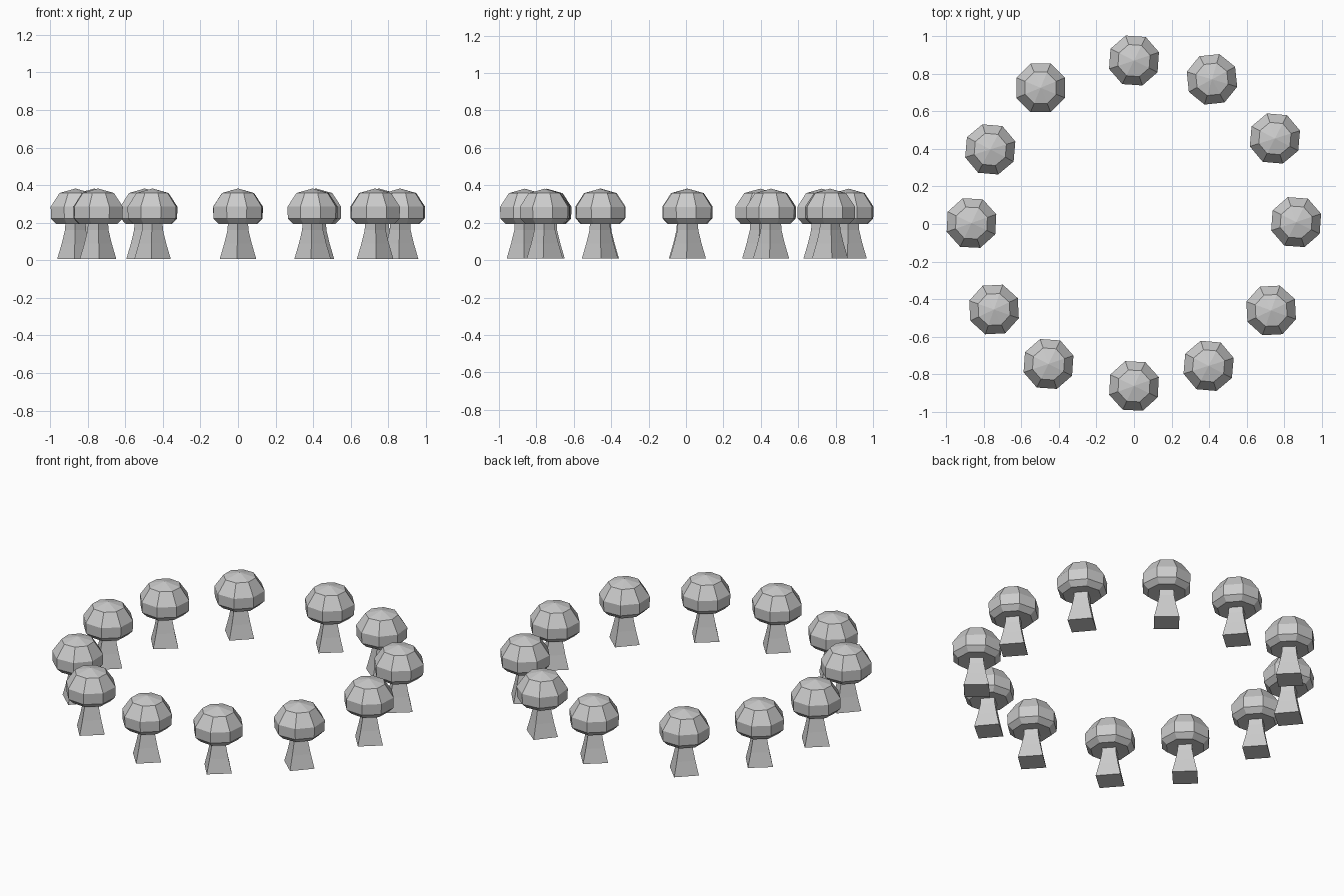
import bpy, math
from mathutils import Matrix

if "Cube" in bpy.data.objects:
    bpy.data.objects.remove(bpy.data.objects["Cube"])

# ring radius / height profiles
CAP = [(0.052, 0.195), (0.108, 0.193), (0.138, 0.222), (0.140, 0.285), (0.090, 0.358)]
STEM = [(0.097, 0.008), (0.073, 0.09), (0.056, 0.16), (0.053, 0.21)]
# x, y, turn in degrees
SPOTS = [(0, 0.87, -4), (0.415, 0.77, 6), (0.75, 0.455, -5), (0.863, 0.01, -4),
         (0.73, -0.46, 3), (0.397, -0.755, -5), (0, -0.862, -3), (-0.455, -0.745, -4),
         (-0.745, -0.455, 3), (-0.865, 0.005, -3), (-0.765, 0.397, -5), (-0.497, 0.725, 0)]


def lathe(name, profile, sides, start, spot, tip=None):
    verts, faces = [], []
    for r, z in profile:
        for i in range(sides):
            a = start + math.tau * i / sides
            verts.append((r * math.cos(a), r * math.sin(a), z))
    for k in range(len(profile) - 1):
        for i in range(sides):
            j = (i + 1) % sides
            faces.append((k * sides + i, k * sides + j, (k + 1) * sides + j, (k + 1) * sides + i))
    faces.append(tuple(reversed(range(sides))))
    top = (len(profile) - 1) * sides
    if tip:
        verts.append((0, 0, tip))
        for i in range(sides):
            faces.append((top + i, top + (i + 1) % sides, len(verts) - 1))
    else:
        faces.append(tuple(range(top, top + sides)))
    me = bpy.data.meshes.new(name)
    me.from_pydata(verts, [], faces)
    ob = bpy.data.objects.new(name, me)
    bpy.context.collection.objects.link(ob)
    x, y, turn = spot
    ob.matrix_world = Matrix.Translation((x, y, 0)) @ Matrix.Rotation(math.radians(turn), 4, 'Z')


# ring of mushrooms: square flared stem, eight-sided cap
for n, spot in enumerate(SPOTS, 1):
    lathe(f"mushroom_stem_{n}", STEM, 4, 0, spot)
    lathe(f"mushroom_cap_{n}", CAP, 8, math.pi / 8, spot, tip=0.382)
